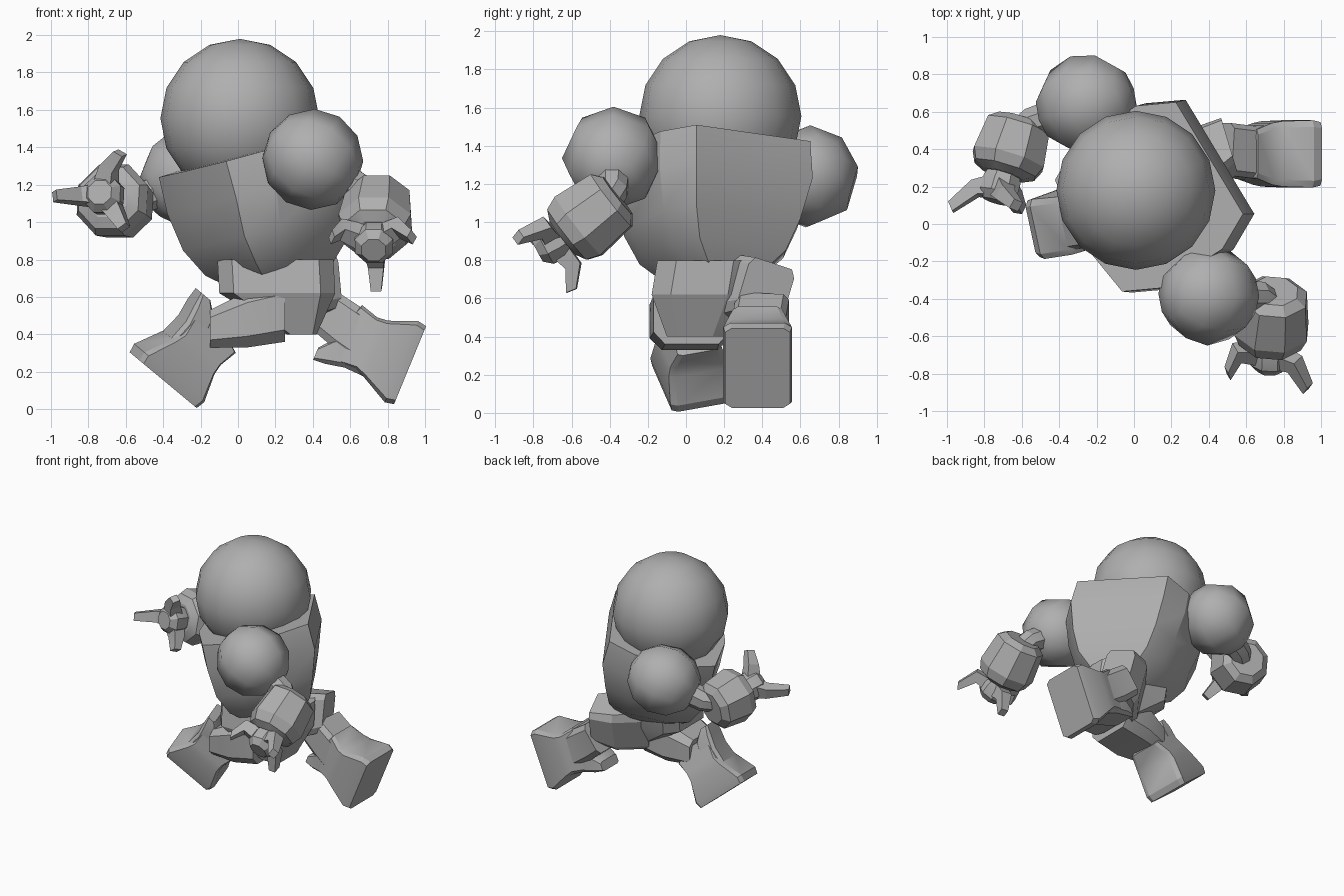
import bpy, bmesh
from math import cos, sin, pi, radians
from mathutils import Vector as V

cube = bpy.data.objects.get("Cube")
if cube:
    bpy.data.objects.remove(cube)

grey = bpy.data.materials.new("plain_grey")
grey.use_nodes = True
colour = (0.43, 0.43, 0.43, 1)
grey.diffuse_color = colour
grey.node_tree.nodes["Principled BSDF"].inputs["Base Color"].default_value = colour


def finish(name, bm, angle=25):
    bmesh.ops.recalc_face_normals(bm, faces=bm.faces)
    mesh = bpy.data.meshes.new(name)
    bm.to_mesh(mesh)
    bm.free()
    mesh.materials.append(grey)
    ob = bpy.data.objects.new(name, mesh)
    bpy.context.collection.objects.link(ob)
    bpy.ops.object.select_all(action='DESELECT')
    ob.select_set(True)
    bpy.context.view_layer.objects.active = ob
    bpy.ops.object.shade_smooth_by_angle(angle=radians(angle))
    return ob


def block(cu, cv):
    """Box outline with cut corners."""
    return [(1, -cv), (1, cv), (cu, 1), (-cu, 1), (-1, cv), (-1, -cv), (-cu, -1), (cu, -1)]


OCTAGON = [(cos((k + .5) * pi / 4), sin((k + .5) * pi / 4)) for k in range(8)]
SQUARE = [(1, 1), (-1, 1), (-1, -1), (1, -1)]


def loft(name, sections, outline, side, axis=None):
    """Skin sections of (centre, half size along side, half size across)."""
    a = V(axis or V(sections[-1][0]) - V(sections[0][0])).normalized()
    u = V(side)
    u = (u - a * u.dot(a)).normalized()
    w = a.cross(u)
    bm = bmesh.new()
    rings = [[bm.verts.new(V(c) + u * (p * hu) + w * (q * hw)) for p, q in outline]
             for c, hu, hw in sections]
    n = len(outline)
    for r0, r1 in zip(rings, rings[1:]):
        for i in range(n):
            j = (i + 1) % n
            bm.faces.new((r0[i], r0[j], r1[j], r1[i]))
    bm.faces.new(rings[0])
    bm.faces.new(rings[-1])
    return finish(name, bm)


def ball(name, centre, radius, segments, rings, pole=(0, 0, 1)):
    bm = bmesh.new()
    bmesh.ops.create_uvsphere(bm, u_segments=segments, v_segments=rings, radius=radius)
    ob = finish(name, bm, 50)
    ob.location = centre
    ob.rotation_mode = 'QUATERNION'
    ob.rotation_quaternion = V(pole).to_track_quat('Z', 'Y')


# Head
ball("head", (.01, .18, 1.555), .425, 16, 8)

# Torso, twisted so that the left shoulder leads, with a shallow chest ridge
across, back = V((.54, -.84, 0)), V((.84, .54, 0))
down = (back * .24 + across * .13 - V((0, 0, 1))).normalized()
top = V((.08, .145, 1.375))
chest = block(.78, .5)
chest.insert(3, (0, 1.13))
loft("torso", [(top + down * s - back * lean, hu, hv) for s, lean, hu, hv in
               ((0, 0, .45, .395), (.2, 0, .46, .4), (.42, .03, .41, .36), (.58, .03, .34, .3),
                (.7, .02, .2, .21))],
     chest, across, down)

# Pelvis
loft("pelvis", [((.2, .1, .8), .31, .25), ((.21, .07, .62), .31, .25), ((.34, .05, .4), .08, .15)],
     block(.75, .6), (1, 0, 0), (0, 0, -1))

# Thighs, and the left knee bending down into the shin
loft("right_thigh", [((.25, .03, .52), .2, .16), ((.05, .02, .48), .21, .15), ((-.15, .01, .43), .16, .1)],
     block(.7, .6), (0, 1, 0), (-1, 0, 0))
loft("left_thigh", [((.2, .12, .6), .16, .17), ((.36, .32, .63), .17, .17), ((.51, .42, .65), .13, .14)],
     block(.8, .7), (0, 1, -.3), (1, .3, 0))
loft("left_knee", [((.46, .4, .53), .14, .12), ((.58, .385, .44), .14, .13), ((.68, .38, .37), .15, .13)],
     block(.8, .7), (0, 1, 0))


# Flared shins, each with a knee plate on one side
def shin(side, sole, up, plate, size):
    sole, up, plate = V(sole), V(up).normalized(), V(plate).normalized()

    def at(s, t, ht, hw):
        return (sole + up * s + plate * t, ht * size, hw * size)
    loft(side + "_shin", [at(0, 0, .225, .17), at(.05, 0, .235, .18), at(.2, -.01, .165, .175),
                          at(.26, -.02, .15, .165), at(.36, -.03, .17, .13), at(.42, .04, .08, .12)],
         block(.9, .8), plate, up)
    loft(side + "_knee_plate", [at(.2, .08, .07, .15), at(.32, .065, .08, .135), at(.42, .09, .075, .125),
                                at(.49, .135, .035, .1)], block(.7, .8), plate, up)


shin("left", (.92, .375, .235), (-.925, 0, .38), (-.38, 0, -.925), 1)
shin("right", (-.4, .025, .155), (.64, 0, .77), (-.77, -.28, .64), .92)


# Arms: shoulder ball, upper arm, forearm, hand and three bent fingers
def arm(side, shoulder, elbow, wrist, palm, fingers):
    s, e, w, p = map(V, (shoulder, elbow, wrist, palm))
    ball(side + "_shoulder", s, .27, 8, 6, e - s)
    d = (w - e).normalized()
    loft(side + "_upper_arm", [(s, .1, .1), (e + (s - e) * .2, .085, .085), (e + d * .06, .085, .085)],
         OCTAGON, (0, 0, 1), e - s)
    loft(side + "_forearm", [(e - d * .04, .13, .13), (e, .185, .185), (e.lerp(w, .75), .21, .21),
                             (w, .18, .18), (w + d * .03, .12, .12)], OCTAGON, (0, 0, 1))
    loft(side + "_hand", [(w, .09, .09), (w.lerp(p, .35), .11, .11), (w.lerp(p, .75), .11, .11),
                          (p, .07, .07)], OCTAGON, (0, 0, 1))
    for name, knuckle, tip in fingers:
        k, t = V(knuckle), V(tip)
        root = w.lerp(p, .5)
        loft(side + "_" + name, [(root, .06, .06), (k, .042, .042), (t, .028, .028)],
             SQUARE, d.cross(t - root))


arm("left", (.4, -.38, 1.335), (.75, -.39, 1.115), (.73, -.62, .935), (.725, -.78, .85),
    [("inner_finger", (.55, -.69, .96), (.5, -.8, .92)),
     ("outer_finger", (.86, -.75, .97), (.93, -.88, .92)),
     ("thumb", (.74, -.59, .77), (.74, -.6, .64))])
arm("right", (-.255, .64, 1.24), (-.62, .52, 1.085), (-.69, .29, 1.13), (-.74, .12, 1.16),
    [("outer_finger", (-.85, .19, 1.14), (-.98, .09, 1.14)),
     ("upper_finger", (-.69, .16, 1.29), (-.63, .1, 1.37)),
     ("thumb", (-.65, .15, 1.04), (-.61, .08, .97))])
